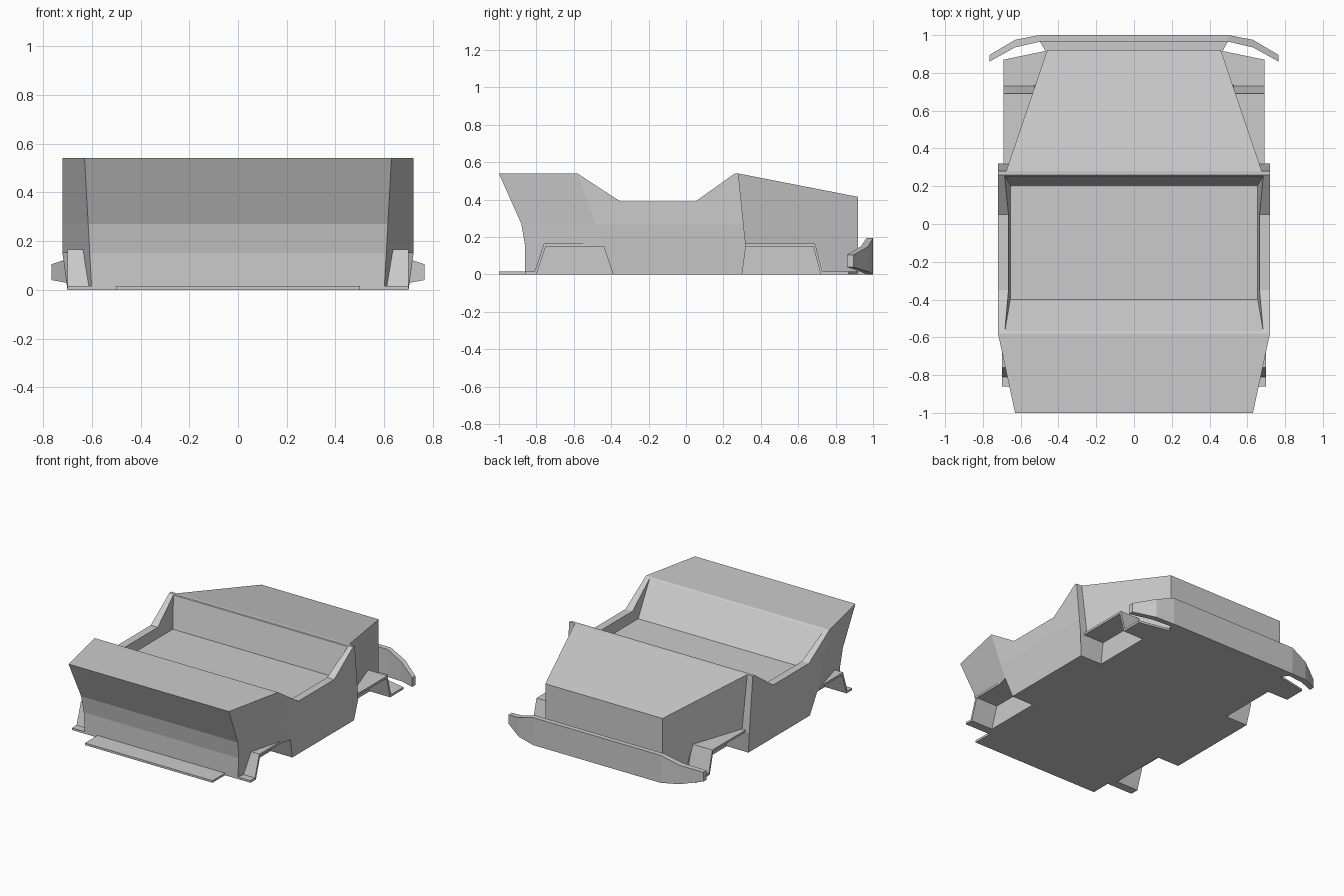
import bpy, bmesh
from mathutils import Vector

if "Cube" in bpy.data.objects:
    bpy.data.objects.remove(bpy.data.objects["Cube"])


def finish(bm, name):
    bmesh.ops.recalc_face_normals(bm, faces=bm.faces[:])
    me = bpy.data.meshes.new(name)
    bm.to_mesh(me)
    bm.free()
    ob = bpy.data.objects.new(name, me)
    bpy.context.collection.objects.link(ob)
    return ob


def loft(bm, rings):
    """Join closed rings of points and cap both ends."""
    vs = [[bm.verts.new(p) for p in r] for r in rings]
    n = len(vs[0])
    for a, b in zip(vs, vs[1:]):
        for i in range(n):
            bm.faces.new((a[i], a[(i + 1) % n], b[(i + 1) % n], b[i]))
    bm.faces.new(vs[0])
    bm.faces.new(vs[-1])


def slab(name, profile, half):
    """Side profile (y, z) spanning the car, half width given by half(y, z)."""
    bm = bmesh.new()
    loft(bm, [[(s * half(y, z), y, z) for y, z in profile] for s in (-1, 1)])
    return finish(bm, name)


def flare(name, profile, inner, outer, skew=0.0):
    """Thin strip over a wheel on both sides; skew moves the inner end forward."""
    end = max(y for y, z in profile)
    bm = bmesh.new()
    for s in (-1, 1):
        loft(bm, [[(s * inner, y + (skew if y == end else 0), z) for y, z in profile],
                  [(s * outer, y, z) for y, z in profile]])
    return finish(bm, name)


# Main tub: side profile, cut along its creases, then shaped in width
def tub_half(y, z):
    side = 0.70 + 0.02 * min(z / 0.15, 1)
    bend = -0.58 + (0.54 - z) * 0.14 / 0.39
    if z > 0.27:
        rear = -0.88 - 0.12 * (z - 0.27) / 0.27
    else:
        rear = -0.86 - 0.02 * max(0, (z - 0.15) / 0.12)
    t = min(max((bend - y) / (bend - rear), 0), 1)
    return side + (0.60 + 0.055 * z - side) * t


profile = [(-1, .54), (-.58, .54), (-.35, .39), (.05, .39), (.26, .54), (.28, .54),
           (.32, .15), (.30, 0), (-.39, 0), (-.44, .15), (-.75, .15), (-.80, 0),
           (-.86, 0), (-.86, .15), (-.88, .27)]
bm = bmesh.new()
loft(bm, [[(s, y, z) for y, z in profile] for s in (-1, 1)])
for co, no in (((0, 0, .15), (0, 0, 1)), ((0, 0, .27), (0, 0, 1)),
               ((0, -.58, .54), (0, .39, .14))):
    bmesh.ops.bisect_plane(bm, geom=bm.verts[:] + bm.edges[:] + bm.faces[:],
                           dist=1e-4, plane_co=co, plane_no=no)
for v in bm.verts:
    v.co.x *= tub_half(v.co.y, v.co.z)
tub = finish(bm, "body_tub")

# Open cockpit, cut as a tapered well
low = [Vector(p) for p in ((-.655, -.40, .32), (.655, -.40, .32),
                           (.655, .205, .32), (-.655, .205, .32))]
top = [Vector(p) for p in ((-.685, -.575, .54), (.685, -.575, .54),
                           (.685, .255, .54), (-.685, .255, .54))]
bm = bmesh.new()
loft(bm, [low, [a + (b - a) * 1.3 for a, b in zip(low, top)]])
cutter = finish(bm, "cockpit_cutter")
cutter.hide_render = True
mod = tub.modifiers.new("cockpit", 'BOOLEAN')
mod.operation = 'DIFFERENCE'
mod.solver = 'EXACT'
mod.object = cutter
bpy.context.view_layer.objects.active = tub
bpy.ops.object.modifier_apply(modifier=mod.name)
bpy.data.objects.remove(cutter)

# Hood narrowing to the grille
slab("hood", [(.27, .54), (.28, .54), (.92, .415), (.92, 0), (.72, 0), (.68, .15), (.27, .15)],
     lambda y, z: .68 - .22 * (y - .27) / .65)

# Chassis between the wheel wells, tail plate and nose plate
slab("chassis", [(-.82, 0), (.74, 0), (.70, .16), (-.82, .16)], lambda y, z: .53)
slab("tail_plate", [(-1, 0), (-.82, 0), (-.82, .015), (-1, .015)], lambda y, z: .5)
slab("nose_plate", [(.90, 0), (.97, 0), (.97, .015), (.90, .015)],
     lambda y, z: .46 if y < .95 else .5)

# Wheel flares
flare("rear_flares", [(-.86, 0), (-.80, 0), (-.75, .15), (-.44, .15), (-.44, .165),
                      (-.76, .165), (-.81, .015), (-.86, .015)], .53, .70)
flare("front_flares", [(.31, .15), (.68, .15), (.72, 0), (.87, 0), (.87, .015),
                       (.73, .015), (.69, .165), (.31, .165)], .45, .69, .05)

# Swept bumper: x, back y, front y, bottom z, top z
half = [(.5, .965, 1, 0, .195), (.63, .935, .975, .015, .15), (.765, .86, .895, .04, .105)]
stations = [(-h[0], *h[1:]) for h in reversed(half)] + half
bm = bmesh.new()
loft(bm, [[(x, yb, z0), (x, yf, z0), (x, yf, z1), (x, yb, z1)]
          for x, yb, yf, z0, z1 in stations])
finish(bm, "bumper")
